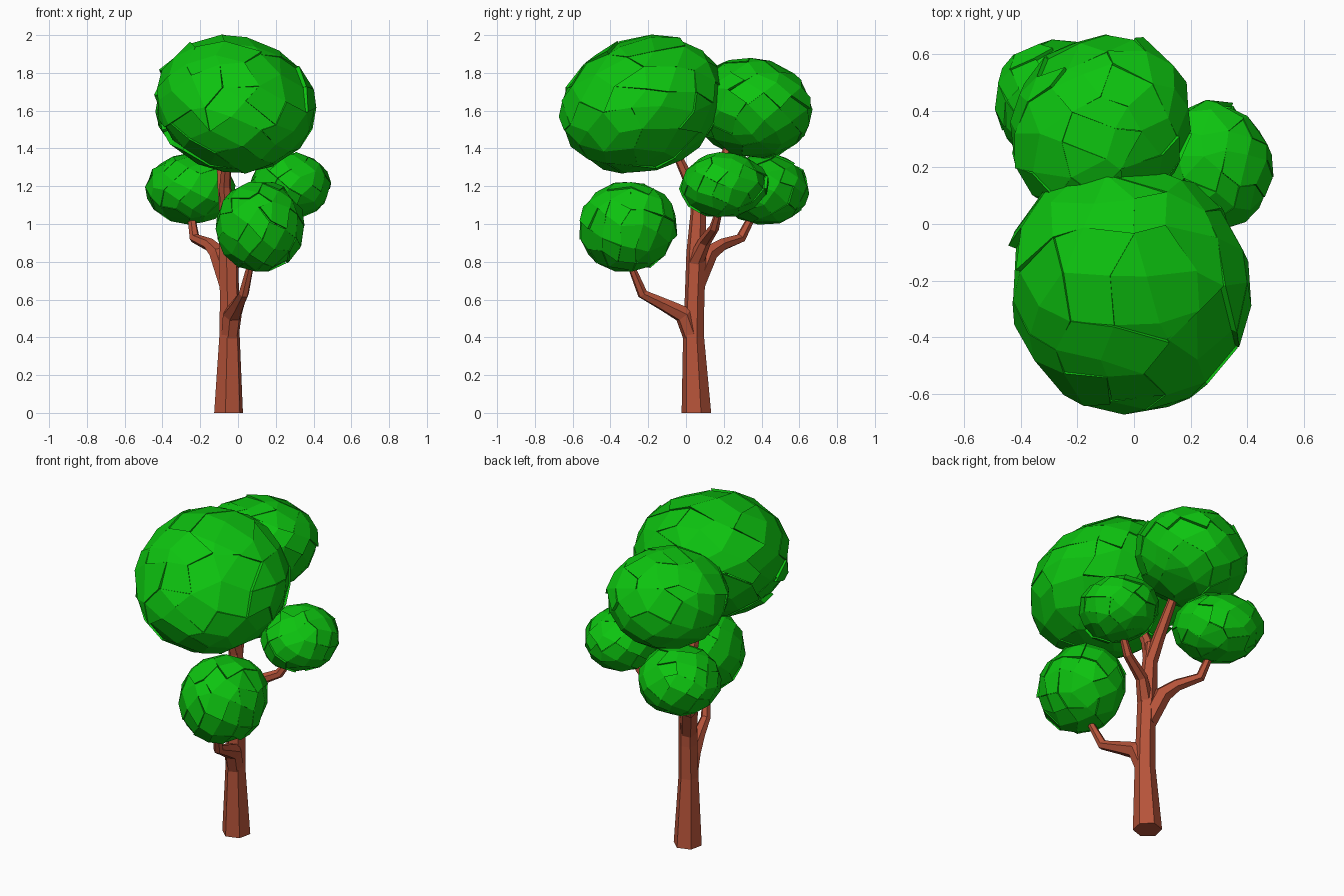
import bpy, bmesh, math, random
from mathutils import Vector, Matrix

if "Cube" in bpy.data.objects:
    bpy.data.objects.remove(bpy.data.objects["Cube"])

random.seed(4)


def material(name, color):
    m = bpy.data.materials.new(name)
    m.diffuse_color = color
    m.use_nodes = True
    m.node_tree.nodes["Principled BSDF"].inputs["Base Color"].default_value = m.diffuse_color
    return m


BARK = material("bark", (0.47, 0.088, 0.042, 1))
LEAF = material("leaf", (0.004, 0.55, 0.005, 1))


def finish(bm, name, mat):
    me = bpy.data.meshes.new(name)
    bm.to_mesh(me)
    bm.free()
    ob = bpy.data.objects.new(name, me)
    me.materials.append(mat)
    bpy.context.collection.objects.link(ob)
    return ob


def limb(name, path, sides=6):
    """Tapered faceted tube; path holds (x, y, z, radius)."""
    bm = bmesh.new()
    pts = [Vector(p[:3]) for p in path]
    rings = []
    for i, p in enumerate(pts):
        if i == 0 and p.z == 0:
            d = Vector((0, 0, 1))
        else:
            d = (pts[min(i + 1, len(pts) - 1)] - pts[max(i - 1, 0)]).normalized()
        rot = Vector((0, 0, 1)).rotation_difference(d)
        ring = []
        for k in range(sides):
            a = math.tau * (k + 0.3) / sides
            ring.append(bm.verts.new(p + rot @ (Vector((math.cos(a), math.sin(a), 0)) * path[i][3])))
        rings.append(ring)
    for a, b in zip(rings, rings[1:]):
        for k in range(sides):
            n = (k + 1) % sides
            bm.faces.new((a[k], a[n], b[n], b[k]))
    bm.faces.new(rings[0][::-1])
    bm.faces.new(rings[-1])
    return finish(bm, name, BARK)


def foliage(name, center, radii, tilt=0, turn=0, points=90, patches=20):
    """Faceted ball cut into overlapping, slightly tilted leaf plates."""
    bm = bmesh.new()
    for i in range(points):
        z = 1 - 2 * (i + 0.5) / points
        a = i * math.pi * (3 - math.sqrt(5))
        r = math.sqrt(1 - z * z)
        v = Vector((r * math.cos(a), r * math.sin(a), z))
        v += Vector([random.uniform(-0.09, 0.09) for _ in range(3)])
        bm.verts.new(v.normalized())
    bmesh.ops.convex_hull(bm, input=bm.verts[:])
    bmesh.ops.recalc_face_normals(bm, faces=bm.faces[:])
    bmesh.ops.join_triangles(bm, faces=bm.faces[:], angle_face_threshold=0.35,
                             angle_shape_threshold=0.8)
    # group the faces around random directions and cut them apart
    seeds = [Vector([random.gauss(0, 1) for _ in range(3)]).normalized() for _ in range(patches)]
    label = bm.faces.layers.int.new("plate")
    for f in bm.faces:
        c = f.calc_center_median().normalized()
        f[label] = max(range(patches), key=lambda s: c.dot(seeds[s]))
    cuts = [e for e in bm.edges if len({f[label] for f in e.link_faces}) > 1]
    bmesh.ops.split_edges(bm, edges=cuts)
    # tilt every plate a little
    for s, d in enumerate(seeds):
        verts = list({v for f in bm.faces if f[label] == s for v in f.verts})
        axis = d.orthogonal().normalized()
        axis.rotate(Matrix.Rotation(random.uniform(0, math.tau), 3, d))
        rot = Matrix.Rotation(math.radians(random.uniform(1.5, 3.5)), 3, axis)
        for v in verts:
            v.co = d + rot @ (v.co - d)
    # plate rims run inward so the ball stays closed
    rim = bmesh.ops.extrude_edge_only(bm, edges=[e for e in bm.edges if e.is_boundary])
    for v in rim["geom"]:
        if isinstance(v, bmesh.types.BMVert):
            v.co *= 0.93
    bm.faces.layers.int.remove(label)
    bm.transform(Matrix.Translation(center) @ Matrix.Rotation(math.radians(turn), 4, 'Z')
                 @ Matrix.Rotation(math.radians(tilt), 4, 'X') @ Matrix.Diagonal((*radii, 1)))
    return finish(bm, name, LEAF)


# trunk and branches
limb("trunk", [(-0.05, 0.055, 0, 0.08), (-0.045, 0.04, 0.4, 0.057), (-0.045, 0.045, 0.6, 0.053),
               (-0.05, 0.055, 0.85, 0.054), (-0.06, 0.065, 1.06, 0.042), (-0.067, 0.065, 1.17, 0.036)])
limb("front_branch", [(-0.045, 0.04, 0.38, 0.048), (-0.03, -0.01, 0.52, 0.052), (0.0, -0.12, 0.575, 0.036),
                      (0.03, -0.23, 0.63, 0.028), (0.07, -0.3, 0.8, 0.018)])
limb("left_branch", [(-0.055, 0.055, 0.68, 0.048), (-0.105, 0.12, 0.845, 0.05), (-0.15, 0.19, 0.89, 0.035),
                     (-0.23, 0.29, 0.925, 0.028), (-0.25, 0.36, 1.06, 0.02)])
limb("right_branch", [(-0.04, 0.05, 0.8, 0.045), (0.03, 0.1, 0.91, 0.034), (0.17, 0.15, 0.98, 0.026),
                      (0.24, 0.18, 1.09, 0.018)])
limb("crown_branch", [(-0.06, 0.06, 1.08, 0.036), (-0.068, 0.03, 1.2, 0.032), (-0.06, -0.04, 1.35, 0.024),
                      (-0.05, -0.1, 1.45, 0.02)])
limb("back_branch", [(-0.06, 0.065, 1.05, 0.04), (-0.075, 0.12, 1.19, 0.034), (-0.09, 0.22, 1.39, 0.025),
                     (-0.1, 0.27, 1.48, 0.02)])

# foliage
foliage("crown_foliage", (-0.02, -0.23, 1.635), (0.43, 0.452, 0.35), 22, 28, 100)
foliage("back_foliage", (-0.12, 0.345, 1.615), (0.34, 0.315, 0.262), -14, 45)
foliage("left_foliage", (-0.252, 0.417, 1.183), (0.25, 0.228, 0.19), 0, 135, 75)
foliage("right_foliage", (0.278, 0.2, 1.205), (0.212, 0.232, 0.176), 5, 0, 75)
foliage("front_foliage", (0.115, -0.305, 0.988), (0.238, 0.26, 0.242), 15, 0, 75)
